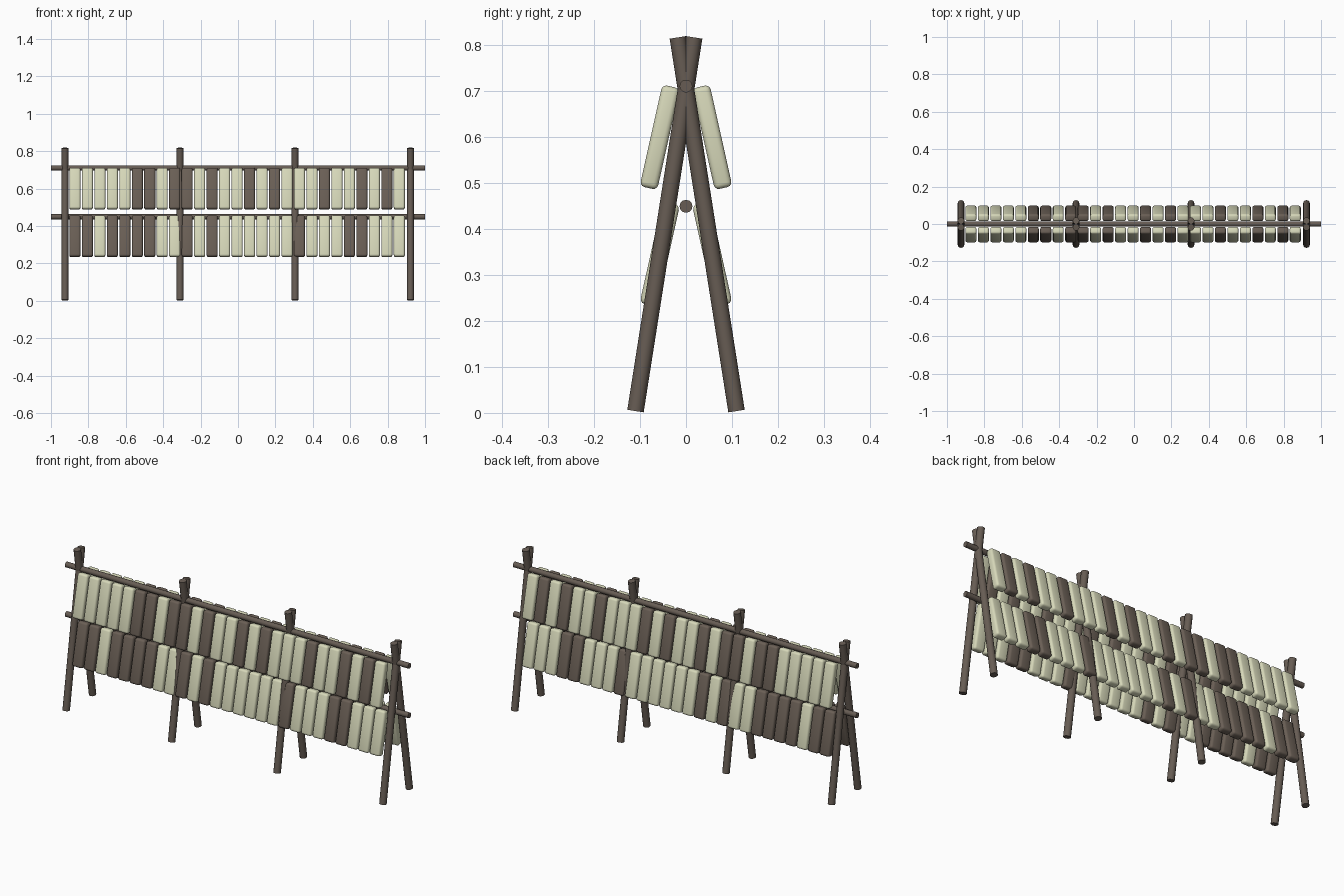
import bpy, math
from mathutils import Matrix

if "Cube" in bpy.data.objects:
    bpy.data.objects.remove(bpy.data.objects["Cube"])


def material(name, rgb):
    m = bpy.data.materials.new(name)
    m.diffuse_color = (*rgb, 1)
    m.use_nodes = True
    m.node_tree.nodes["Principled BSDF"].inputs["Base Color"].default_value = m.diffuse_color
    return m


WOOD = material("weathered wood", (0.135, 0.108, 0.088))
DARK = material("dark brown", (0.145, 0.115, 0.092))
PALE = material("pale cream", (0.68, 0.69, 0.49))


def finish(obj, name, mat):
    obj.name = name
    obj.data.materials.append(mat)
    bpy.ops.object.shade_smooth_by_angle(angle=math.radians(40))
    return obj


def pole(name, radius, length, loc, rot):
    bpy.ops.mesh.primitive_cylinder_add(vertices=12, radius=radius, depth=length,
                                        location=loc, rotation=rot)
    return finish(bpy.context.object, name, WOOD)


# Crossed legs of the four trestles
lean = math.atan2(0.128, 0.815)
for x in (-0.925, -0.31, 0.305, 0.922):
    for s in (-1, 1):
        pole("leg", 0.018, 0.822, (x, s * 0.046, 0.41), (s * lean, 0, 0))

# Two long rails
for z in (0.71, 0.449):
    pole("rail", 0.014, 2.0, (0, 0, z), (0, math.pi / 2, 0))


# Rounded slat meshes, one for each colour, shared by all slats
def slat_mesh(name, mat):
    bpy.ops.mesh.primitive_cube_add(size=1)
    obj = bpy.context.object
    obj.data.transform(Matrix.Diagonal((0.059, 0.039, 0.226, 1)))
    bev = obj.modifiers.new("round edges", 'BEVEL')
    bev.width = 0.011
    bev.segments = 3
    bpy.ops.object.modifier_apply(modifier=bev.name)
    finish(obj, name, mat)
    mesh = obj.data
    bpy.data.objects.remove(obj)
    return mesh


meshes = {"L": slat_mesh("pale_slat", PALE), "D": slat_mesh("dark_slat", DARK)}

# Slats hanging on both sides of each rail; the same colour order front and back
rows = {0.599: "LLLLLDDLDDLDLLDLDLLLDLLDLDL",
        0.345: "DDLDDDDLLDLDLLLLLLDLLLDDLLL"}
for z, pattern in rows.items():
    for i, c in enumerate(pattern):
        for s in (-1, 1):
            slat = bpy.data.objects.new("slat", meshes[c])
            slat.location = (-0.872 + i * 0.0667, s * 0.057, z)
            slat.rotation_euler = (s * math.radians(12.6), 0, 0)
            bpy.context.collection.objects.link(slat)
